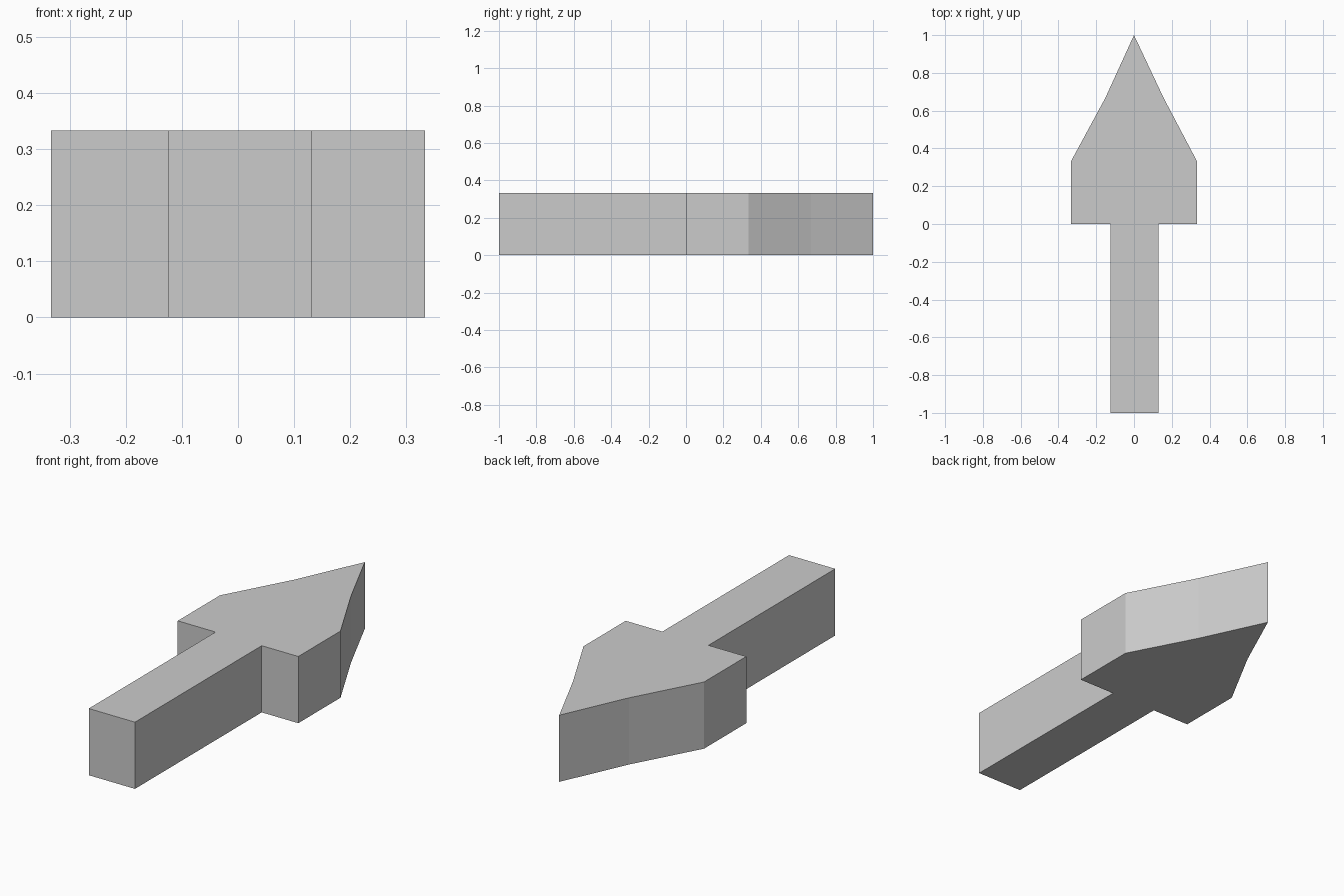
import bpy
import bmesh

if "Cube" in bpy.data.objects:
    bpy.data.objects.remove(bpy.data.objects["Cube"])

HEIGHT = 0.333

# Arrow outline seen from above, counter-clockwise from the shaft end
outline = [
    (-0.124, -1.0), (0.131, -1.0), (0.131, 0.0),   # shaft, right side
    (0.333, 0.0), (0.333, 0.333), (0.157, 0.667),  # head, right side
    (0.0, 1.0),                                    # tip
    (-0.152, 0.667), (-0.333, 0.333), (-0.333, 0.0),
    (-0.124, 0.0),
]

# Extrude the outline into one solid block
bm = bmesh.new()
base = bm.faces.new([bm.verts.new((x, y, 0)) for x, y in outline])
top = bmesh.ops.extrude_face_region(bm, geom=[base], use_keep_orig=True)["geom"]
bmesh.ops.translate(bm, vec=(0, 0, HEIGHT),
                    verts=[v for v in top if isinstance(v, bmesh.types.BMVert)])
bmesh.ops.recalc_face_normals(bm, faces=bm.faces[:])

mesh = bpy.data.meshes.new("arrow")
bm.to_mesh(mesh)
bm.free()
bpy.context.collection.objects.link(bpy.data.objects.new("arrow", mesh))
